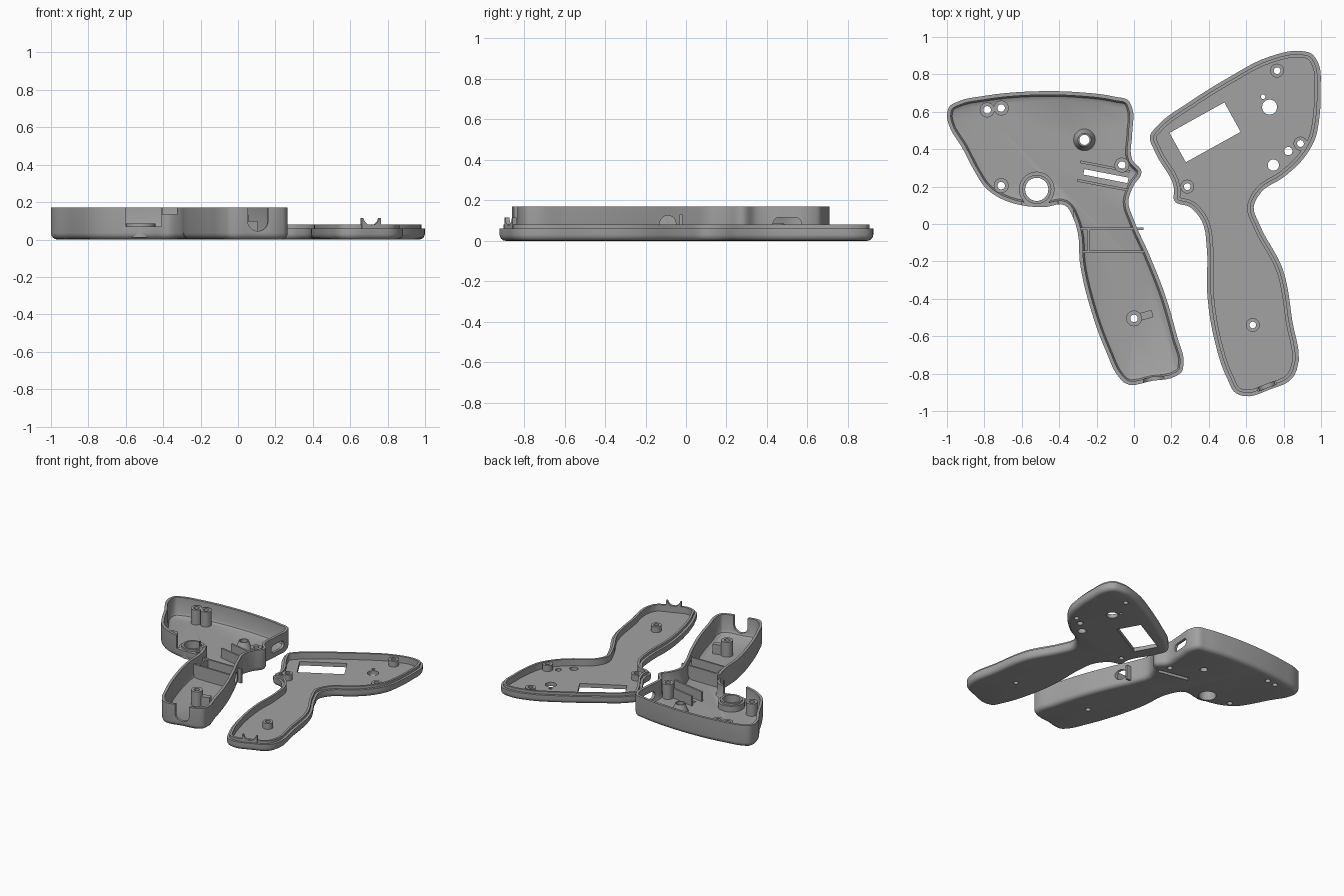
import bpy, bmesh, math
from mathutils import Vector, Matrix

if "Cube" in bpy.data.objects:
    bpy.data.objects.remove(bpy.data.objects["Cube"])

grey = bpy.data.materials.new("grey plastic")
grey.diffuse_color = (0.36, 0.36, 0.36, 1)
grey.use_nodes = True
grey.node_tree.nodes["Principled BSDF"].inputs["Base Color"].default_value = grey.diffuse_color

BODY = [(-1, .58), (-.985, .63), (-.94, .655), (-.8, .685), (-.5, .71), (-.3, .705), (-.1, .68),
        (-.03, .66), (-.01, .62), (-.01, .48), (-.01, .345), (.04, .28), (-.005, .2), (-.03, .12),
        (0, .02), (.08, -.16), (.17, -.39), (.23, -.6), (.265, -.75), (.255, -.79), (.22, -.815),
        (.1, -.838), (-.05, -.85), (-.08, -.82), (-.15, -.68), (-.23, -.46), (-.29, -.2),
        (-.3, -.05), (-.32, .02), (-.37, .1), (-.48, .09), (-.6, .1), (-.72, .14), (-.8, .2),
        (-.84, .26), (-.92, .41), (-.99, .53)]
LID = [(.95, .91), (.885, .925), (.725, .895), (.5, .78), (.3, .655), (.125, .525), (.085, .47),
       (.11, .39), (.215, .185), (.215, .125), (.3, .09), (.36, .02), (.39, -.14), (.39, -.35),
       (.43, -.62), (.5, -.83), (.545, -.905), (.59, -.92), (.725, -.885), (.85, -.82),
       (.87, -.78), (.845, -.51), (.795, -.24), (.67, 0), (.64, .09), (.68, .17), (.8, .25),
       (.91, .355), (.97, .46), (.99, .56), (.998, .72), (.985, .86)][::-1]


def smooth_outline(pts, steps=5):
    """Closed smooth curve through the points."""
    p = [Vector(q) for q in pts]
    n = len(p)
    tan = []
    for i in range(n):
        a, b = p[i] - p[i - 1], p[(i + 1) % n] - p[i]
        tan.append((a / a.length_squared + b / b.length_squared).normalized())
    out = []
    for i in range(n):
        j = (i + 1) % n
        length = (p[j] - p[i]).length
        for s in range(steps):
            t = s / steps
            out.append(p[i] * (2*t**3 - 3*t**2 + 1) + p[j] * (3*t**2 - 2*t**3)
                       + tan[i] * length * (t**3 - 2*t**2 + t) + tan[j] * length * (t**3 - t**2))
    return out


def seg_dist(q, a, b):
    d = b - a
    t = max(0, min(1, (q - a).dot(d) / d.length_squared))
    return (q - a - d * t).length


def inset(p, dist):
    """Clockwise outline moved inward; points that fold over collapse onto a neighbour."""
    if dist == 0:
        return p
    n, res = len(p), []
    for i in range(n):
        d = (p[(i + 1) % n] - p[i - 1]).normalized()
        q = p[i] + Vector((d.y, -d.x)) * dist
        near = min(seg_dist(q, p[k - 1], p[k]) for k in range(n))
        res.append(q if near > dist * .96 else None)
    last = next(q for q in reversed(res) if q)
    for i in range(n):
        last = res[i] = res[i] or last
    return res


def finish(name, bm):
    bmesh.ops.remove_doubles(bm, verts=bm.verts, dist=1e-5)
    bmesh.ops.recalc_face_normals(bm, faces=bm.faces)
    me = bpy.data.meshes.new(name)
    bm.to_mesh(me)
    bm.free()
    ob = bpy.data.objects.new(name, me)
    bpy.context.collection.objects.link(ob)
    me.materials.append(grey)
    return ob


def activate(ob):
    bpy.ops.object.select_all(action='DESELECT')
    ob.select_set(True)
    bpy.context.view_layer.objects.active = ob


def shell(name, pts, profile):
    """Tray lofted through (inset, height) steps, closed below and on the inner floor."""
    p = smooth_outline(pts)
    bm = bmesh.new()
    rings = [[bm.verts.new((q.x, q.y, z)) for q in inset(p, d)] for d, z in profile]
    for r, s in zip(rings, rings[1:]):
        for i in range(len(r)):
            bm.faces.new((r[i - 1], r[i], s[i], s[i - 1]))
    bm.faces.new(rings[0])
    bm.faces.new(rings[-1])
    return finish(name, bm)


def add_box(bm, c, size, angle=0):
    m = Matrix.Translation(c) @ Matrix.Rotation(math.radians(angle), 4, 'Z') @ Matrix.Diagonal((*size, 1))
    bmesh.ops.create_cube(bm, size=1, matrix=m)


def add_cyl(bm, c, r, depth, axis='Z', angle=0):
    m = Matrix.Translation(c) @ Matrix.Rotation(math.radians(angle), 4, 'Z')
    if axis != 'Z':
        m = m @ Matrix.Rotation(math.pi / 2, 4, 'X' if axis == 'Y' else 'Y')
    bmesh.ops.create_cone(bm, cap_ends=True, segments=28, radius1=r, radius2=r, depth=depth, matrix=m)


def cut(ob, fill):
    """Subtract the shapes that fill() adds, one cutter per shape group."""
    bm = bmesh.new()
    fill(bm)
    cutter = finish("cutter", bm)
    cutter.hide_render = True
    mod = ob.modifiers.new("cut", 'BOOLEAN')
    mod.operation, mod.object, mod.solver = 'DIFFERENCE', cutter, 'EXACT'
    mod.use_self = True
    activate(ob)
    bpy.ops.object.modifier_apply(modifier=mod.name)
    bpy.data.objects.remove(cutter)


def box(name, c, size, angle=0):
    bm = bmesh.new()
    add_box(bm, c, size, angle)
    return finish(name, bm)


def tube(name, x, y, r, hole, z0, z1, base=None):
    """Hollow round post, optionally flared at the base."""
    bm = bmesh.new()
    prof = [(hole, z0), (base or r, z0), (r, z1), (hole, z1)]
    n = 28
    rings = [[bm.verts.new((x + a * math.cos(k * math.tau / n), y + a * math.sin(k * math.tau / n), z))
              for k in range(n)] for a, z in prof]
    for i in range(4):
        r0, r1 = rings[i], rings[(i + 1) % 4]
        for k in range(n):
            bm.faces.new((r0[k - 1], r0[k], r1[k], r1[k - 1]))
    return finish(name, bm)


def arc(r):
    return [(r * (1 - math.sin(a)), r * (1 - math.cos(a))) for a in (0, .4, .8, 1.2, math.pi / 2)]


# Deep half: tray with rounded bottom edge
F = .025
body = shell("deep_half_shell", BODY, arc(.035) + [(0, .17), (.02, .17), (.02, F + .025),
                                                   (.028, F + .008), (.045, F)])
# x, y, radius, hole, top
body_posts = [(-.785, .61, .04, .02, .14), (-.71, .62, .04, .02, .14), (-.71, .205, .04, .02, .12),
              (-.065, .315, .04, .02, .14), (0, -.505, .042, .02, .14)]


def body_holes(bm):
    for x, y, r, h, z in body_posts:
        add_cyl(bm, (x, y, 0), h, .2)
    add_cyl(bm, (-.265, .45, 0), .027, .2)                   # indicator hole
    add_cyl(bm, (-.52, .185, 0), .062, .2)                   # trigger hole
    add_box(bm, (-.15, .256, 0), (.24, .03, .2), -11)        # slit


def rim_cuts(bm):
    add_box(bm, (-.505, .1, .17), (.19, .22, .2))            # trigger opening
    add_box(bm, (-.365, .1, .235), (.08, .16, .2))           # trigger step
    add_cyl(bm, (.06, -.09, .085), .04, .12, 'X')            # grip side hole
    add_box(bm, (-.01, .5, .085), (.1, .08, .06))            # port slot


def port_ends(bm):
    for y in (.46, .54):
        add_cyl(bm, (-.01, y, .085), .03, .1, 'X')
    add_cyl(bm, (.105, -.83, .1), .055, .1, 'Y', 8)          # cable notch


def cable_top(bm):
    add_box(bm, (.105, -.83, .16), (.11, .1, .12), 8)


for f in (body_holes, rim_cuts, port_ends, cable_top):
    cut(body, f)

parts = [body]
for x, y, r, h, z in body_posts:
    parts.append(tube("deep_half_post", x, y, r, h, F - .005, z))
parts += [tube("indicator_cone", -.265, .45, .035, .027, F - .005, .085, .06),
          tube("trigger_ring", -.52, .185, .095, .062, .012, .07),
          tube("trigger_collar", -.52, .185, .078, .062, .012, .085)]
# Ribs beside the slit and across the grip
box("slit_rib", (-.155, .307, .06), (.27, .014, .08), -11)
box("slit_rib", (-.165, .207, .06), (.28, .014, .08), -11)
box("grip_rib", (-.12, -.025, .075), (.34, .014, .11))
box("grip_rib", (-.11, -.148, .075), (.33, .014, .11))
box("grip_end_rib", (-.243, -.087, .075), (.012, .12, .11))
box("post_rib", (.065, -.488, .06), (.07, .04, .08), 15)

# Shallow half: lid tray with a raised inner lip
L = .03
lid = shell("lid_shell", LID, arc(.03) + [(0, .06), (.018, .06), (.018, .08), (.035, .08), (.035, L)])
lid_posts = [(.765, .82), (.89, .43), (.285, .2), (.635, -.54)]


def lid_holes(bm):
    add_box(bm, (.38, .49, 0), (.335, .18, .2), 29)          # display window
    for x, y in lid_posts:
        add_cyl(bm, (x, y, 0), .018, .2)
    for x, y, r in ((.725, .625, .04), (.69, .68, .012), (.745, .315, .03), (.825, .39, .022)):
        add_cyl(bm, (x, y, 0), r, .2)


cut(lid, lid_holes)
parts.append(lid)
for x, y in lid_posts:
    parts.append(tube("lid_post", x, y, .037, .018, L - .005, .075))

# Cable saddle at the foot of the lid
saddle = box("cable_saddle", (.71, -.867, .075), (.11, .022, .08), 21)
cut(saddle, lambda bm: add_cyl(bm, (.71, -.867, .122), .046, .1, 'Y', 21))
parts.append(saddle)

for ob in parts:
    activate(ob)
    bpy.ops.object.shade_smooth_by_angle(angle=math.radians(30))
